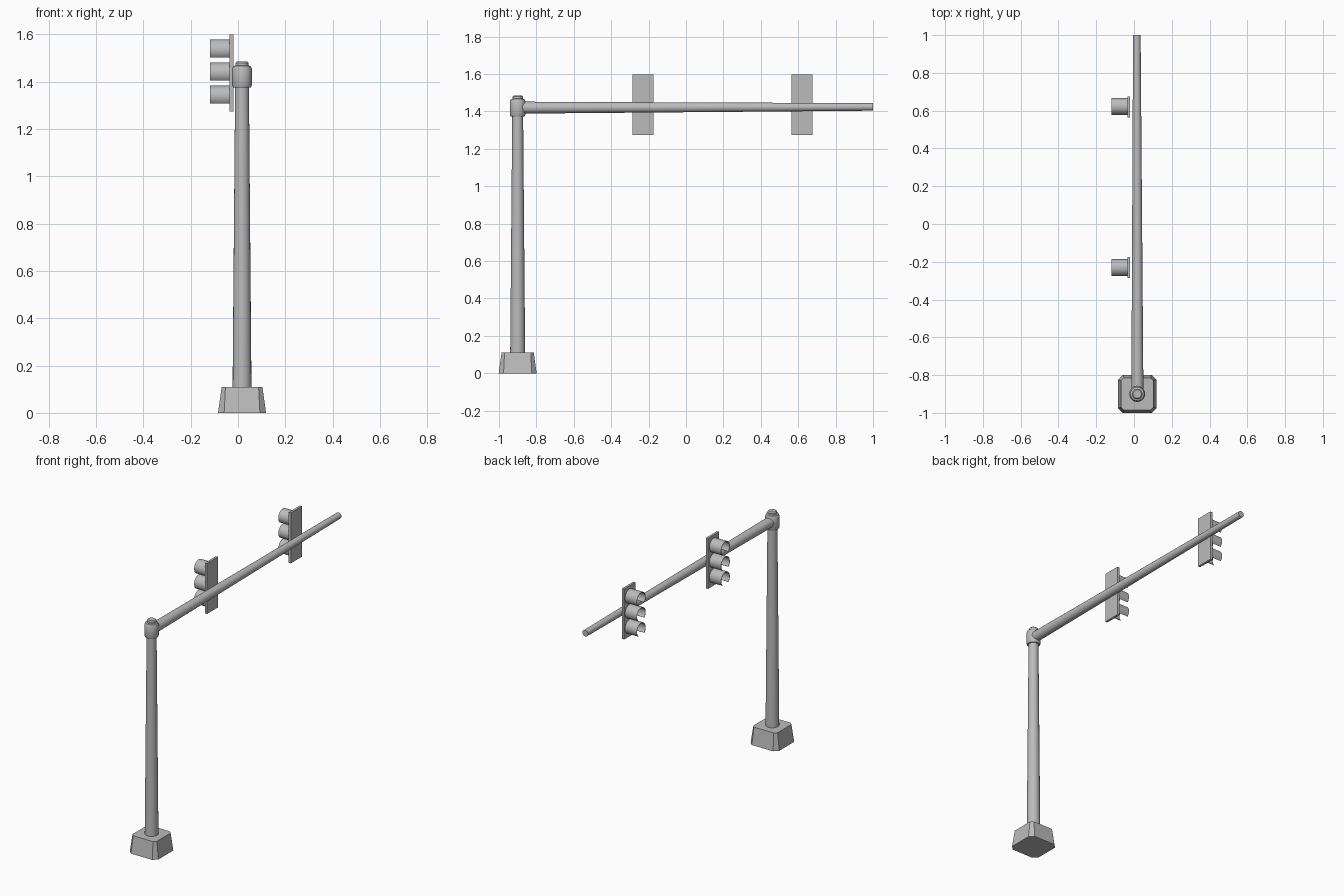
import bpy, bmesh, math
from mathutils import Vector

if "Cube" in bpy.data.objects:
    bpy.data.objects.remove(bpy.data.objects["Cube"])

grey = bpy.data.materials.new("plain_grey")
grey.diffuse_color = (0.5, 0.5, 0.5, 1)
grey.use_nodes = True
grey.node_tree.nodes["Principled BSDF"].inputs["Base Color"].default_value = grey.diffuse_color
PX, PY = 0.017, -0.9          # pole axis


def finish(name, bm, smooth=None):
    bmesh.ops.recalc_face_normals(bm, faces=bm.faces)
    me = bpy.data.meshes.new(name)
    bm.to_mesh(me)
    bm.free()
    me.materials.append(grey)
    ob = bpy.data.objects.new(name, me)
    bpy.context.collection.objects.link(ob)
    if smooth:
        bpy.ops.object.select_all(action='DESELECT')
        ob.select_set(True)
        bpy.context.view_layer.objects.active = ob
        bpy.ops.object.shade_smooth_by_angle(angle=math.radians(smooth))
    return ob


def loft(name, rings, smooth=None):
    """Closed skin through rings of points with capped ends."""
    bm = bmesh.new()
    loops = [[bm.verts.new(p) for p in r] for r in rings]
    n = len(loops[0])
    for a, b in zip(loops, loops[1:]):
        for i in range(n):
            j = (i + 1) % n
            bm.faces.new((a[i], a[j], b[j], b[i]))
    bm.faces.new(loops[0])
    bm.faces.new(loops[-1])
    return finish(name, bm, smooth)


def circle(c, r, u, v, n=20):
    c, u, v = Vector(c), Vector(u), Vector(v)
    return [c + r * (math.cos(t) * u + math.sin(t) * v)
            for t in (2 * math.pi * i / n for i in range(n))]


def chamfered(h, c, z):
    k = h - c
    pts = [(h, -k), (h, k), (k, h), (-k, h), (-h, k), (-h, -k), (-k, -h), (k, -h)]
    return [(PX + x, PY + y, z) for x, y in pts]


X, Y, Z = (1, 0, 0), (0, 1, 0), (0, 0, 1)

# tapered footing with cut corners
loft("base", [chamfered(0.1015, 0.026, 0), chamfered(0.086, 0.016, 0.11)])

# tapered upright
loft("pole", [circle((PX, PY, 0.10), 0.04, X, Y),
              circle((PX, PY, 1.40), 0.029, X, Y)], 40)

# joint collar with rounded rims and a small cap
prof = [(0.037, 1.374), (0.042, 1.384), (0.042, 1.452), (0.036, 1.465),
        (0.028, 1.468), (0.028, 1.479), (0.022, 1.485)]
loft("collar", [circle((PX, PY, z), r, X, Y) for r, z in prof], 40)

# tapered horizontal mast arm
loft("arm", [circle((PX + 0.001, PY, 1.42), 0.032, X, Z),
             circle((PX - 0.002, 1.0, 1.424), 0.02, X, Z)], 40)


def box(name, x0, x1, y, hy, z0, z1):
    r = [(-hy, z0), (hy, z0), (hy, z1), (-hy, z1)]
    return loft(name, [[(x, y + a, z) for a, z in r] for x in (x0, x1)])


def visor(name, y, z, r=0.045, t=0.003, n=18):
    """Tube along x, open over the bottom quarter."""
    bm = bmesh.new()
    rows = []
    for i in range(n + 1):
        a = math.radians(-45 + 270 * i / n)
        rows.append([bm.verts.new((x, y + q * math.cos(a), z + q * math.sin(a)))
                     for x, q in ((-0.03, r), (-0.118, r),
                                  (-0.118, r - t), (-0.03, r - t))])
    for a, b in zip(rows, rows[1:]):
        for k in range(4):
            m = (k + 1) % 4
            bm.faces.new((a[k], a[m], b[m], b[k]))
    bm.faces.new(rows[0])
    bm.faces.new(rows[-1])
    return finish(name, bm, 40)


# two signal heads
for s, y in enumerate((-0.23, 0.62), 1):
    box(f"signal_{s}_backplate", -0.035, -0.02, y, 0.056, 1.274, 1.598)
    for i in range(3):
        visor(f"signal_{s}_visor_{i + 1}", y - 0.001 + 0.003 * (s - 1), 1.533 - 0.0975 * i)
